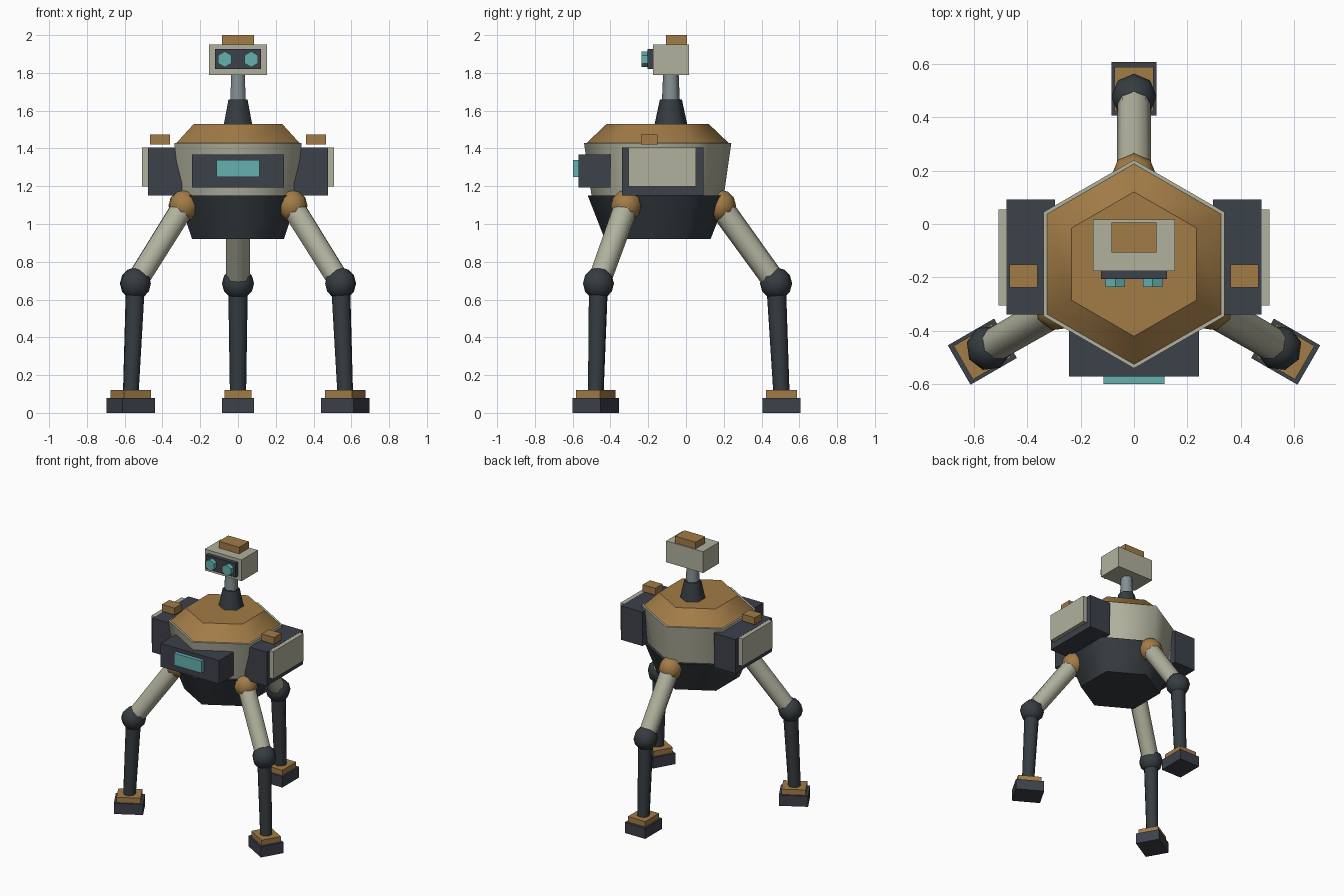
import bpy, bmesh, math
from mathutils import Vector, Matrix, Quaternion

if "Cube" in bpy.data.objects:
    bpy.data.objects.remove(bpy.data.objects["Cube"])


def material(name, rgb):
    m = bpy.data.materials.new(name)
    m.use_nodes = True
    m.diffuse_color = (*rgb, 1)
    m.node_tree.nodes["Principled BSDF"].inputs["Base Color"].default_value = (*rgb, 1)
    return m


BONE = material("pale_armor", (0.44, 0.44, 0.34))
OCHRE = material("ochre", (0.36, 0.2, 0.063))
SLATE = material("slate", (0.046, 0.052, 0.068))
BLACK = material("blackened_metal", (0.036, 0.045, 0.052))
TEAL = material("teal_glass", (0.13, 0.44, 0.44))
STEEL = material("steel", (0.23, 0.28, 0.29))
BODY_Y = -0.15


def finish(name, bm, mat):
    bmesh.ops.recalc_face_normals(bm, faces=bm.faces)
    mesh = bpy.data.meshes.new(name)
    bm.to_mesh(mesh)
    bm.free()
    mesh.materials.append(mat)
    ob = bpy.data.objects.new(name, mesh)
    bpy.context.scene.collection.objects.link(ob)
    return ob


def box(name, mat, center, size, angle=0):
    bm = bmesh.new()
    bmesh.ops.create_cube(bm, size=1)
    m = Matrix.Translation(center) @ Matrix.Rotation(angle, 4, "Z") @ Matrix.Diagonal((*size, 1))
    bm.transform(m)
    return finish(name, bm, mat)


def frustum(name, mat, p0, p1, r0, r1, sides, smooth=True):
    """Tapered prism from p0 to p1 with smooth sides and flat caps."""
    p0, p1 = Vector(p0), Vector(p1)
    axis = p1 - p0
    upright = axis.xy.length < 1e-5
    q = Quaternion() if upright else axis.to_track_quat("Z", "Y")
    bm = bmesh.new()
    rings = []
    for p, r in ((p0, r0), (p1, r1)):
        ring = []
        for i in range(sides):
            t = math.pi / 2 + math.tau * i / sides
            ring.append(bm.verts.new(p + q @ Vector((r * math.cos(t), r * math.sin(t), 0))))
        rings.append(ring)
        bm.faces.new(ring)
    low, high = rings
    for i in range(sides):
        j = (i + 1) % sides
        bm.faces.new((low[i], low[j], high[j], high[i])).smooth = smooth
    return finish(name, bm, mat)


def ball(name, mat, center, radius, angle):
    bm = bmesh.new()
    bmesh.ops.create_uvsphere(bm, u_segments=8, v_segments=6, radius=radius)
    bm.transform(Matrix.Translation(center) @ Matrix.Rotation(angle, 4, "Z"))
    for f in bm.faces:
        f.smooth = True
    return finish(name, bm, mat)


def column(name, mat, y, z0, z1, r0, r1):
    return frustum(name, mat, (0, y, z0), (0, y, z1), r0, r1, 6)


# Hexagonal body
column("lower_hull", BLACK, BODY_Y, 0.92, 1.15, 0.28, 0.37)
column("upper_hull", BONE, BODY_Y, 1.15, 1.43, 0.35, 0.39)
column("roof", OCHRE, BODY_Y, 1.43, 1.53, 0.375, 0.27)

# Front panel with screen
box("front_panel", SLATE, (0, -0.485, 1.28), (0.486, 0.17, 0.176))
box("front_screen", TEAL, (0, -0.584, 1.295), (0.23, 0.028, 0.09))

# Neck and head
HEAD_Y = -0.08
column("neck_base", BLACK, HEAD_Y, 1.53, 1.66, 0.086, 0.058)
column("neck_post", STEEL, HEAD_Y, 1.66, 1.80, 0.047, 0.041)
box("head", BONE, (0, HEAD_Y, 1.87), (0.306, 0.192, 0.16))
box("head_cap", OCHRE, (0, -0.05, 1.975), (0.17, 0.113, 0.05))
box("face_plate", SLATE, (0, -0.19, 1.873), (0.246, 0.03, 0.105))

# Paired parts
for side, s in (("left", 1), ("right", -1)):
    frustum(side + "_eye", TEAL, (s * 0.07, -0.2, 1.872), (s * 0.07, -0.236, 1.872),
            0.042, 0.042, 6, smooth=False)
    box(side + "_pod", SLATE, (s * 0.386, -0.123, 1.278), (0.18, 0.43, 0.255))
    box(side + "_pod_plate", BONE, (s * 0.486, -0.125, 1.302), (0.042, 0.358, 0.205))
    box(side + "_pod_cap", OCHRE, (s * 0.413, -0.194, 1.448), (0.105, 0.086, 0.052))

# Three legs around the body
for leg, degrees in (("rear", 90), ("front_right", 210), ("front_left", 330)):
    a = math.radians(degrees)

    def at(r, z):
        return Vector((r * math.cos(a), BODY_Y + r * math.sin(a), z))

    hip, knee, ankle = at(0.33, 1.097), at(0.627, 0.685), at(0.655, 0.11)
    ball(leg + "_hip", OCHRE, hip, 0.085, a)
    frustum(leg + "_thigh", BONE, hip, knee, 0.065, 0.062, 8)
    ball(leg + "_knee", BLACK, knee, 0.085, a)
    frustum(leg + "_shin", BLACK, knee, ankle, 0.052, 0.043, 8)
    box(leg + "_ankle_plate", OCHRE, at(0.655, 0.1), (0.165, 0.145, 0.04), a)
    box(leg + "_foot", SLATE, at(0.655, 0.04), (0.2, 0.17, 0.08), a)
